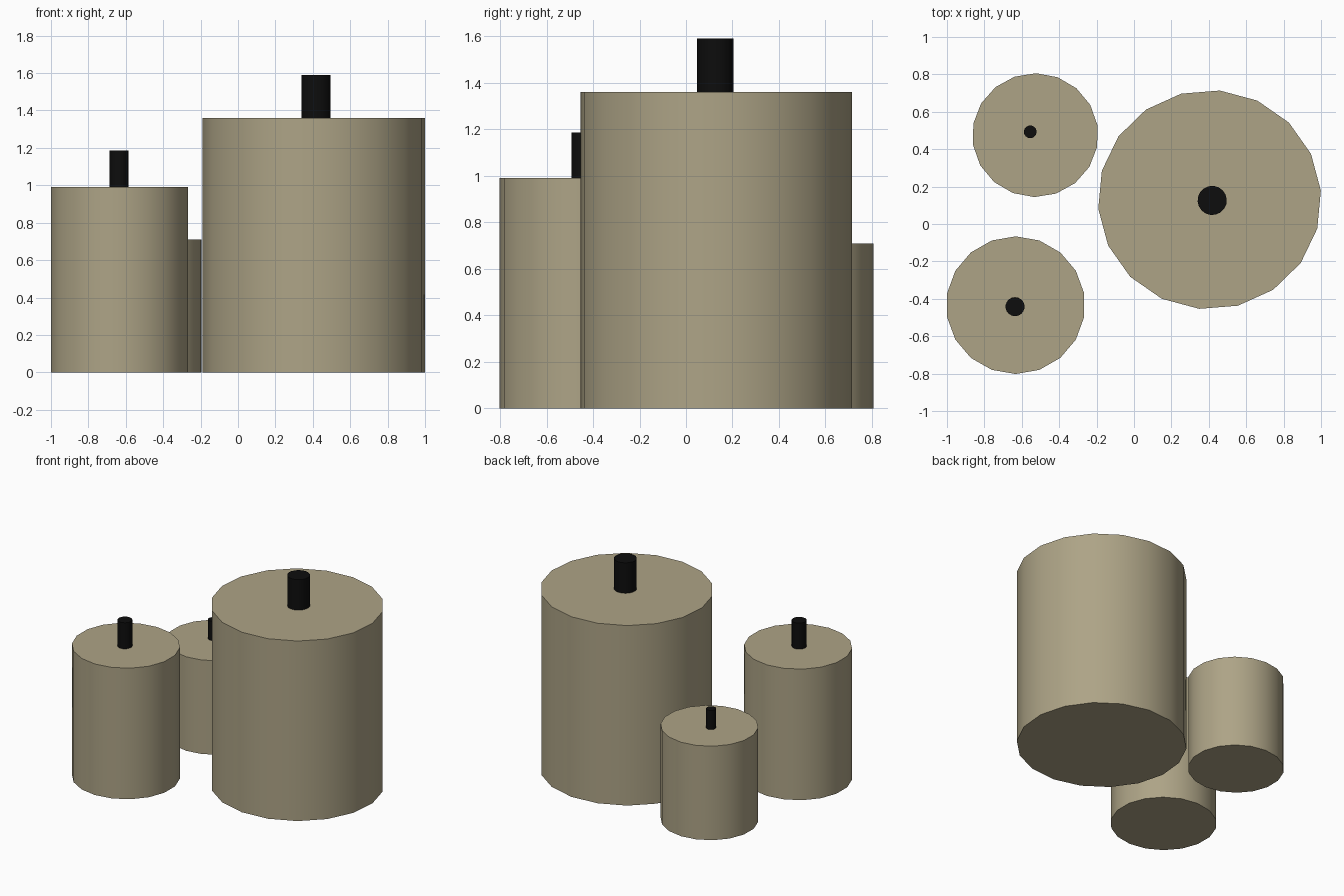
import bpy
from math import radians

if "Cube" in bpy.data.objects:
    bpy.data.objects.remove(bpy.data.objects["Cube"])


def material(name, color):
    m = bpy.data.materials.new(name)
    m.diffuse_color = (*color, 1)
    m.use_nodes = True
    m.node_tree.nodes["Principled BSDF"].inputs["Base Color"].default_value = m.diffuse_color
    return m


wax = material("wax", (0.42, 0.37, 0.24))
black = material("wick_black", (0.004, 0.004, 0.004))


def cylinder(name, x, y, rx, ry, z0, z1, turn, mat):
    """Upright 18-sided cylinder with a smooth side; turn aims its first corner."""
    bpy.ops.mesh.primitive_cylinder_add(vertices=18, radius=1, depth=1,
                                        location=(x, y, (z0 + z1) / 2))
    ob = bpy.context.object
    ob.name = name
    # corner turn first, then the slightly oval scale
    bpy.ops.object.transform_apply(location=False, rotation=True, scale=True)
    ob.rotation_euler.z = radians(turn)
    bpy.ops.object.transform_apply(location=False, rotation=True, scale=False)
    ob.scale = (rx, ry, z1 - z0)
    bpy.ops.object.transform_apply(location=False, rotation=False, scale=True)
    ob.data.materials.append(mat)
    bpy.ops.object.shade_smooth_by_angle(angle=radians(40))


# name, body centre, body radii, height, turn, wick centre, wick radius, wick top
candles = [
    ("large", (0.404, 0.130), (0.597, 0.586), 1.36, -5.3, (0.418, 0.126), 0.078, 1.59),
    ("medium", (-0.633, -0.434), (0.372, 0.368), 0.99, 0, (-0.636, -0.442), 0.051, 1.187),
    ("small", (-0.528, 0.475), (0.337, 0.331), 0.71, -0.8, (-0.555, 0.493), 0.034, 0.855),
]

for name, c, r, h, turn, w, wr, top in candles:
    cylinder(name + "_candle", *c, *r, 0, h, turn, wax)
    cylinder(name + "_wick", *w, wr, wr, h - 0.01, top, turn, black)
